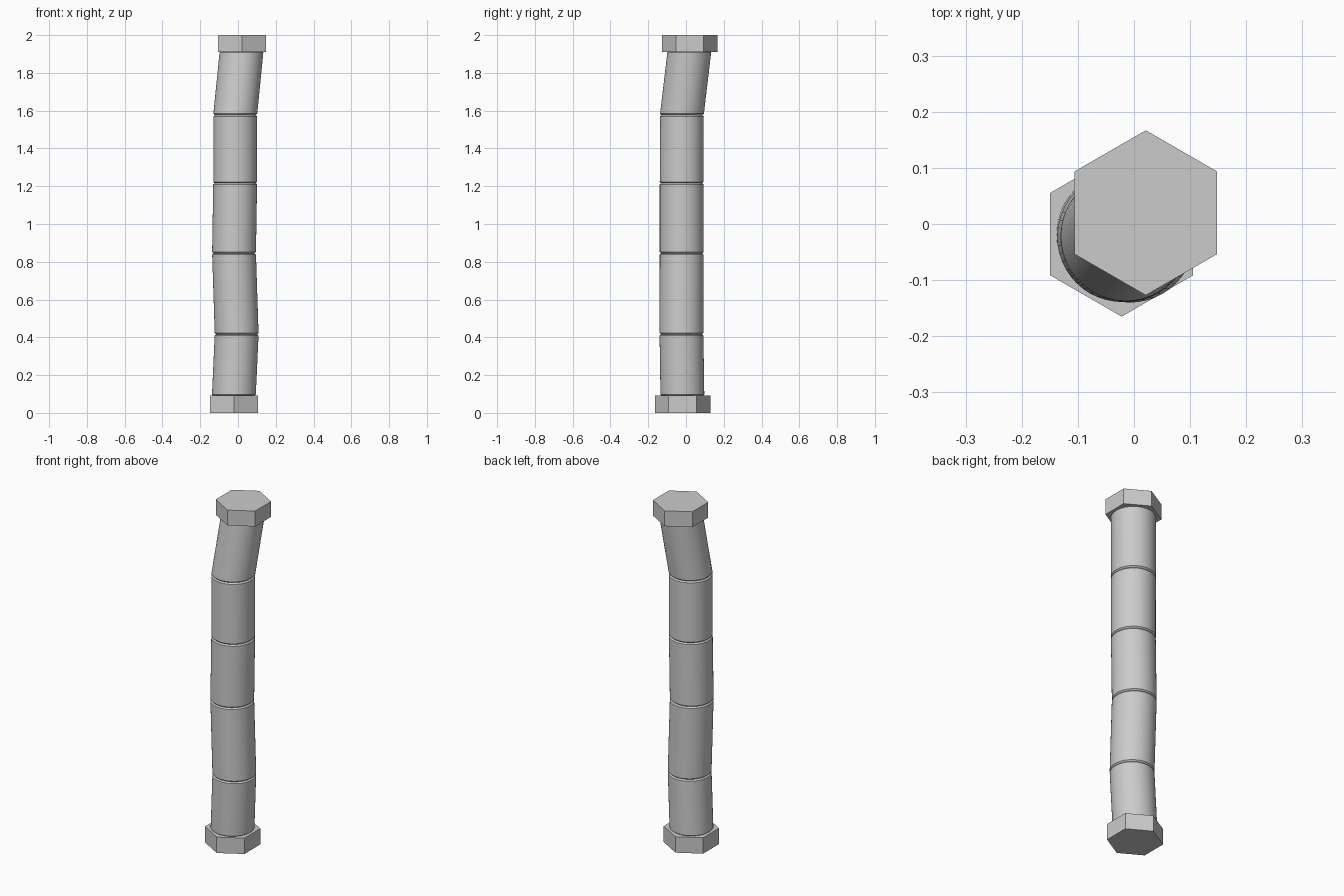
import bpy, bmesh, math
from mathutils import Vector

if "Cube" in bpy.data.objects:
    bpy.data.objects.remove(bpy.data.objects["Cube"])

RADIUS = 0.116      # pole radius
BEVEL = 0.007       # chamfer at each segment end
SIDES = 48
CAP_RADIUS = 0.147  # hexagon corner radius


def loft(name, rings, sides, start=0.0, smooth=False):
    """Closed solid through horizontal rings given as (centre, radius)."""
    bm = bmesh.new()
    loops = []
    for c, r in rings:
        loops.append([bm.verts.new((c.x + r * math.cos(start + math.tau * i / sides),
                                    c.y + r * math.sin(start + math.tau * i / sides),
                                    c.z)) for i in range(sides)])
    for a, b in zip(loops, loops[1:]):
        for i in range(sides):
            j = (i + 1) % sides
            bm.faces.new((a[i], a[j], b[j], b[i]))
    bm.faces.new(loops[0][::-1])
    bm.faces.new(loops[-1])
    mesh = bpy.data.meshes.new(name)
    bm.to_mesh(mesh)
    bm.free()
    obj = bpy.data.objects.new(name, mesh)
    bpy.context.collection.objects.link(obj)
    if smooth:
        bpy.ops.object.select_all(action='DESELECT')
        obj.select_set(True)
        bpy.context.view_layer.objects.active = obj
        bpy.ops.object.shade_smooth_by_angle(angle=math.radians(25))
    return obj


# Pole: leaning segments between joint centres, with chamfered ends
joints = [Vector(p) for p in (
    (-0.022, -0.019, 0.09), (-0.007, -0.024, 0.416), (-0.021, -0.023, 0.845),
    (-0.015, -0.023, 1.216), (-0.015, -0.022, 1.577), (0.019, 0.018, 1.915))]
for n, (a, b) in enumerate(zip(joints, joints[1:]), 1):
    t = BEVEL / (b.z - a.z)
    loft(f"pole_segment_{n}",
         [(a, RADIUS - BEVEL), (a.lerp(b, t), RADIUS),
          (a.lerp(b, 1 - t), RADIUS), (b, RADIUS - BEVEL)], SIDES, smooth=True)

# Hexagonal end caps, corners along y
for name, x, y, z0, z1 in (("bottom_cap", -0.022, -0.018, 0.0, 0.093),
                           ("top_cap", 0.021, 0.020, 1.91, 2.0)):
    loft(name, [(Vector((x, y, z0)), CAP_RADIUS), (Vector((x, y, z1)), CAP_RADIUS)],
         6, start=math.pi / 2)
